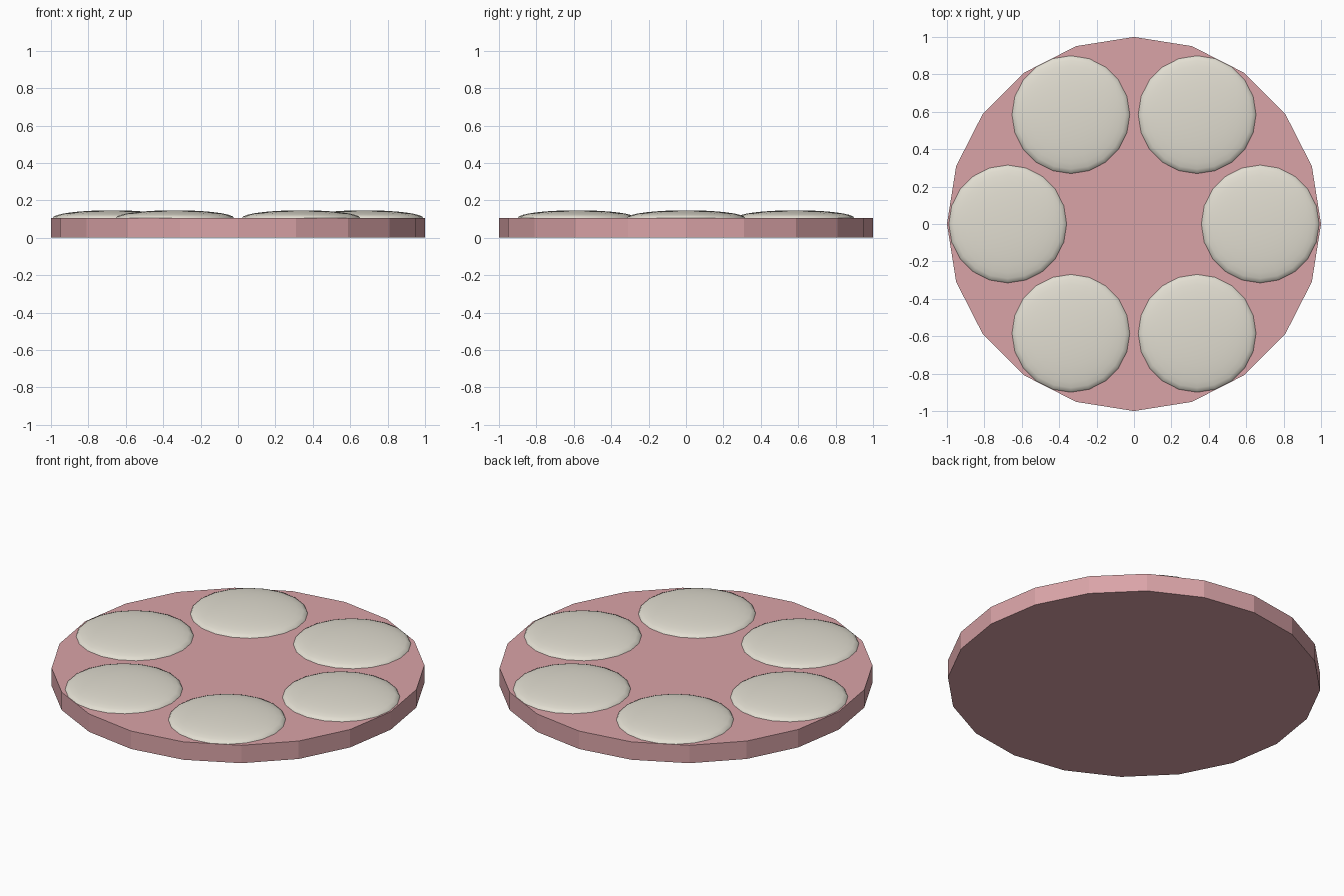
import bpy, bmesh, math
from mathutils import Matrix

if "Cube" in bpy.data.objects:
    bpy.data.objects.remove(bpy.data.objects["Cube"])

DISC_H = 0.106
DOME_R, DOME_H, RING_R = 0.315, 0.041, 0.675


def material(name, rgb):
    m = bpy.data.materials.new(name)
    m.diffuse_color = (*rgb, 1)
    m.use_nodes = True
    m.node_tree.nodes["Principled BSDF"].inputs["Base Color"].default_value = m.diffuse_color
    return m


def add_object(name, bm, mat):
    me = bpy.data.meshes.new(name)
    bm.to_mesh(me)
    bm.free()
    me.materials.append(mat)
    ob = bpy.data.objects.new(name, me)
    bpy.context.collection.objects.link(ob)
    return ob


pink = material("pink", (0.70, 0.37, 0.39))
cream = material("cream", (0.76, 0.73, 0.64))

# Flat 20-sided base disc
bm = bmesh.new()
bmesh.ops.create_cone(bm, cap_ends=True, segments=20, radius1=1, radius2=1,
                      depth=DISC_H, matrix=Matrix.Translation((0, 0, DISC_H / 2)))
add_object("base_disc", bm, pink)

# Six shallow smooth domes in a ring
for i in range(6):
    a = math.radians(60 * i)
    bm = bmesh.new()
    bmesh.ops.create_uvsphere(bm, u_segments=20, v_segments=16, radius=1)
    lower = [v for v in bm.verts if v.co.z < -0.001]
    bmesh.ops.delete(bm, geom=lower, context='VERTS')
    bmesh.ops.scale(bm, vec=(DOME_R, DOME_R, DOME_H), verts=bm.verts)
    for f in bm.faces:
        f.smooth = True
    dome = add_object(f"dome_{i + 1}", bm, cream)
    dome.location = (RING_R * math.cos(a), RING_R * math.sin(a), DISC_H)
